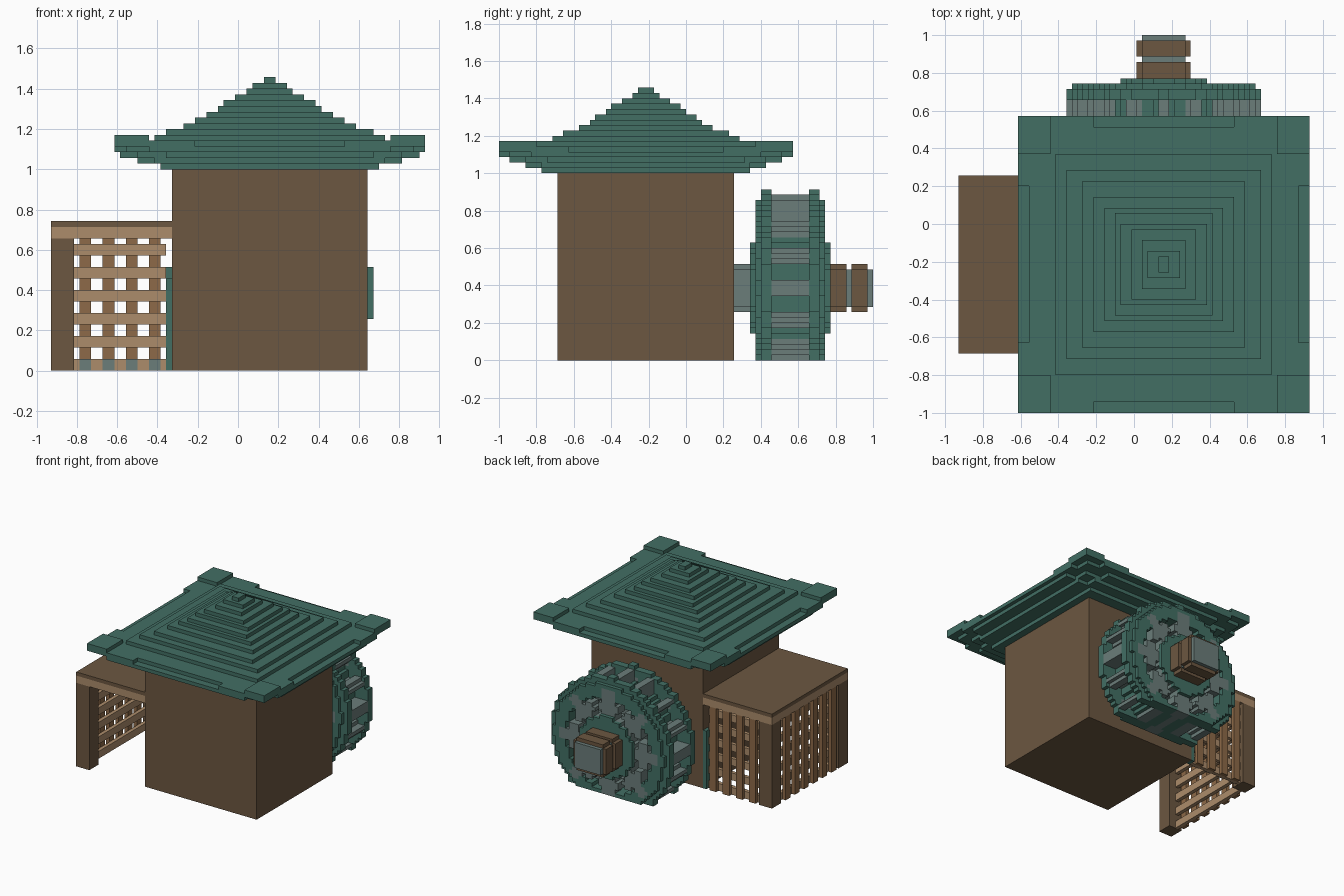
import bpy, bmesh, math
from mathutils import Vector

cube = bpy.data.objects.get("Cube")
if cube:
    bpy.data.objects.remove(cube, do_unlink=True)

U = 1 / 35                               # size of one block
ORIGIN = Vector((-32.5, -35, 0))         # block grid corner
CX, CY = 38, 27.5                        # house centre in blocks
WX, WZ = 38, 13.5                        # wheel axis in blocks


def material(name, rgb):
    lin = [((c / 255 + 0.055) / 1.055) ** 2.4 for c in rgb] + [1]
    m = bpy.data.materials.new(name)
    m.use_nodes = True
    m.diffuse_color = lin
    bsdf = m.node_tree.nodes["Principled BSDF"]
    bsdf.inputs["Base Color"].default_value = lin
    bsdf.inputs["Roughness"].default_value = 0.9
    return m


TEAL = material("teal", (66, 111, 100))
GREY = material("grey_green", (107, 125, 122))
BROWN = material("dark_wood", (108, 87, 65))
MID = material("mid_wood", (141, 106, 72))
LIGHT = material("light_wood", (172, 140, 107))


def finish(name, bm, mats):
    me = bpy.data.meshes.new(name)
    bmesh.ops.recalc_face_normals(bm, faces=bm.faces)
    bm.to_mesh(me)
    bm.free()
    for m in mats:
        me.materials.append(m)
    ob = bpy.data.objects.new(name, me)
    bpy.context.collection.objects.link(ob)
    return ob


def boxes(name, mat, spans):
    """One object from boxes (x0, x1, y0, y1, z0, z1) in block units."""
    bm = bmesh.new()
    for x0, x1, y0, y1, z0, z1 in spans:
        vs = bmesh.ops.create_cube(bm, size=1)["verts"]
        for v in vs:
            p = Vector((x1 if v.co.x > 0 else x0,
                        y1 if v.co.y > 0 else y0,
                        z1 if v.co.z > 0 else z0))
            v.co = (p + ORIGIN) * U
    return finish(name, bm, [mat])


def centred(hx, hy, z0, z1):
    return (CX - hx, CX + hx, CY - hy, CY + hy, z0, z1)


def blocks(name, mats, rule, xr, yr, zr):
    """Outer skin of all blocks for which rule gives a material index."""
    cells = {}
    for i in range(*xr):
        for j in range(*yr):
            for k in range(*zr):
                c = rule(i, j, k)
                if c is not None:
                    cells[i, j, k] = c
    bm = bmesh.new()
    for (i, j, k), c in cells.items():
        for axis in range(3):
            for side in (0, 1):
                n = [i, j, k]
                n[axis] += 2 * side - 1
                if tuple(n) in cells:
                    continue
                quad = []
                for a, b in ((0, 0), (1, 0), (1, 1), (0, 1)):
                    p = Vector((i, j, k))
                    p[axis] += side
                    p[(axis + 1) % 3] += a
                    p[(axis + 2) % 3] += b
                    quad.append(bm.verts.new((p + ORIGIN) * U))
                if not side:
                    quad.reverse()
                bm.faces.new(quad).material_index = c
    bmesh.ops.remove_doubles(bm, verts=bm.verts, dist=U * 0.01)
    return finish(name, bm, mats)


# House body
boxes("house_body", BROWN, [(21, 55, 11, 44, 0, 35)])

# Stepped roof pyramid, top layer first
half_x = (1, 3, 4, 6, 8, 9, 11, 13, 15, 18, 20)
half_y = (1.5, 2.5, 4.5, 6.5, 7.5, 9.5, 10.5, 12.5, 15.5, 17.5, 20.5)
boxes("roof_steps", TEAL,
      [centred(hx, hy, 50 - n, 51 - n) for n, (hx, hy) in enumerate(zip(half_x, half_y))])

# Eaves: stepped underside, corners lifted
boxes("eaves", TEAL, [
    centred(19, 19.5, 35, 36),
    centred(23, 19.5, 36, 37), centred(20, 22.5, 36, 37),
    centred(26, 18.5, 37, 38), centred(18, 25.5, 37, 38), centred(23, 22.5, 37, 38),
    centred(27, 21.5, 38, 39), centred(21, 27.5, 38, 39), centred(25, 25.5, 38, 39),
    centred(25, 25.5, 39, 40)])
lifts = []
for sx in (-1, 1):
    for sy in (-1, 1):
        for ix, iy, ox, oy, z in ((13, 14.5, 27, 27.5, 39), (21, 20.5, 27, 27.5, 40)):
            xs = sorted((CX + sx * ix, CX + sx * ox))
            ys = sorted((CY + sy * iy, CY + sy * oy))
            lifts.append((*xs, *ys, z, z + 1))
boxes("eave_corners", TEAL, lifts)

# Lean-to shed with lattice walls
boxes("shed_roof", BROWN, [(0, 21, 11, 44, 25, 26)])
boxes("shed_posts", BROWN, [(0, 4, 11, 15, 0, 23), (0, 4, 40, 44, 0, 23)])
boxes("shed_beams", LIGHT, [(0, 21, 11, 13, 23, 25), (0, 21, 42, 44, 23, 25),
                            (0, 2, 13, 42, 23, 25)])
boxes("lattice_uprights", MID,
      [(x, x + 2, 43, 44, 0, 23) for x in range(5, 20, 4)] +
      [(0, 1, y, y + 2, 0, 23) for y in range(16, 40, 4)])
boxes("lattice_rails", LIGHT,
      [(4, 20, 42, 43, z, z + 2) for z in range(0, 23, 4)] +
      [(1, 2, 15, 40, z, z + 2) for z in range(0, 23, 4)])
boxes("lattice_feet", GREY, [(x, x + 2, 41.8, 42, 0, 2) for x in range(5, 20, 4)])
boxes("wall_trim", TEAL, [(20, 21, 42, 44, 0, 16)])


# Water wheel, cut flat at the ground
def wheel_rule(i, j, k):
    dx, dz = i + 0.5 - WX, k + 0.5 - WZ
    r, a = math.hypot(dx, dz), math.atan2(dz, dx)

    def across(n):                       # distance from the nearest of n spokes
        step = 2 * math.pi / n
        return abs(r * math.sin(a - round(a / step) * step))

    d = min(j - 47, 61 - j)              # depth in from either face
    if d == 0:                           # hub collar
        return 0 if 4.5 < r < 8.2 else None
    if d <= 3:                           # side rims, spokes and crossbars
        if r < 8:
            return 1
        if across(8) < 1.6 and r < 15.5:
            return 1
        if 9.5 < r < 12 and across(8) < 3.4:
            return 1
        if 13 <= r < (16.6 if d == 1 else 18.05):
            return 0
        return None
    if r < 5:                            # axle core
        return 1
    if 11 < r < 17.6 and across(16) < 1.05:
        return 1                         # paddles
    return 0 if 13 <= r < 14.2 else None  # drum


blocks("water_wheel", [TEAL, GREY], wheel_rule, (19, 57), (47, 62), (0, 33))

# Axle and its wooden collars
boxes("axle", GREY, [(33, 43, 44, 48, 10, 17), (34, 42, 44, 48, 9, 18),
                     (34, 42, 60, 70, 10, 17)])
boxes("axle_collars", BROWN,
      [s for y in (62, 66) for s in ((33, 43, y, y + 3, 10, 17),
                                     (34, 42, y, y + 3, 9, 18))])
